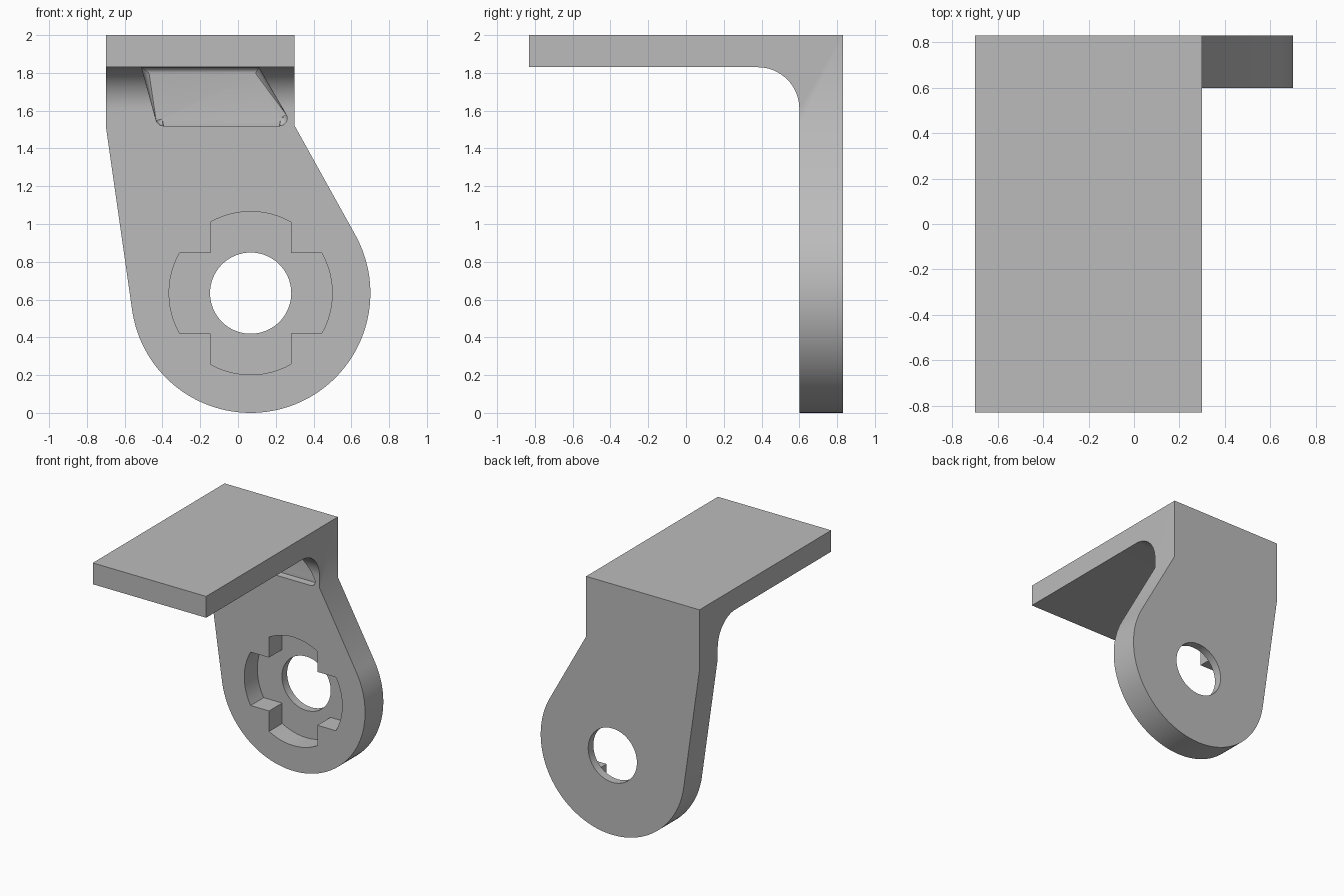
import bpy, bmesh
from math import sin, cos, pi, atan2, acos, asin, hypot

old = bpy.data.objects.get("Cube")
if old:
    bpy.data.objects.remove(old, do_unlink=True)

grey = bpy.data.materials.new("plain grey")
grey.use_nodes = True
colour = (0.5, 0.5, 0.5, 1)
grey.diffuse_color = colour
grey.node_tree.nodes["Principled BSDF"].inputs["Base Color"].default_value = colour


def arc(cx, cy, r, a, b, n):
    return [(cx + r * cos(a + (b - a) * i / n), cy + r * sin(a + (b - a) * i / n))
            for i in range(n + 1)]


def prism(name, pts, axis, lo, hi, round_far=0):
    """Extrude a profile along x (points are y, z) or y (points are x, z)."""
    bm = bmesh.new()
    place = (lambda p, t: (t, p[0], p[1])) if axis == "x" else (lambda p, t: (p[0], t, p[1]))
    near = [bm.verts.new(place(p, lo)) for p in pts]
    far = [bm.verts.new(place(p, hi)) for p in pts]
    bm.faces.new(near)
    cap = bm.faces.new(far)
    for i in range(len(pts)):
        j = (i + 1) % len(pts)
        bm.faces.new((near[i], near[j], far[j], far[i]))
    if round_far:
        bmesh.ops.bevel(bm, geom=list(cap.edges), offset=round_far, segments=5,
                        profile=0.5, affect="EDGES")
    bmesh.ops.recalc_face_normals(bm, faces=bm.faces)
    mesh = bpy.data.meshes.new(name)
    bm.to_mesh(mesh)
    bm.free()
    mesh.materials.append(grey)
    ob = bpy.data.objects.new(name, mesh)
    bpy.context.collection.objects.link(ob)
    return ob


def combine(target, tool, operation):
    mod = target.modifiers.new(tool.name, "BOOLEAN")
    mod.object, mod.operation, mod.solver = tool, operation, "EXACT"
    bpy.context.view_layer.objects.active = target
    bpy.ops.object.modifier_apply(modifier=mod.name)
    bpy.data.objects.remove(tool, do_unlink=True)


# L-shaped side profile with a rounded inner corner
cx, cz, R = 0.067, 0.634, 0.634
side = [(-0.83, 2), (-0.83, 1.83)] + arc(0.38, 1.61, 0.22, pi / 2, 0, 16)
side += [(0.6, -0.2), (0.83, -0.2), (0.83, 2)]
bracket = prism("angle_bracket", side, "x", -1, 1)

# Front outline: square top tapering tangentially into a round eye
def tangent(x, z, turn):
    dx, dz = x - cx, z - cz
    return atan2(dz, dx) + turn * acos(R / hypot(dx, dz))

shoulder = 1.52
start = tangent(-0.7, shoulder, 1)
end = tangent(0.3, shoulder, -1) + 2 * pi
outline = [(-0.7, 2.2), (-0.7, shoulder)] + arc(cx, cz, R, start, end, 72)
outline += [(0.3, shoulder), (0.3, 2.2)]
combine(bracket, prism("outline", outline, "y", -1, 1), "INTERSECT")

# Cross-shaped recess with curved ends
w, r = 0.213, 0.432
half = asin(w / r)
cross = []
for k in range(4):
    a = k * pi / 2
    cross += arc(cx, cz, r, a - half, a + half, 12)
    cross.append((cx + w * 2 ** 0.5 * cos(a + pi / 4), cz + w * 2 ** 0.5 * sin(a + pi / 4)))
combine(bracket, prism("recess", cross, "y", 0.5, 0.765), "DIFFERENCE")

# Round through hole
combine(bracket, prism("hole", arc(cx, cz, 0.215, 0, 2 * pi, 64)[:-1], "y", 0.5, 1),
        "DIFFERENCE")

# Slanted pocket cut through the rounded inner corner
pocket = [(0.11, 1.828), (-0.51, 1.828)]
pocket += arc(-0.395, 1.56, 0.04, pi * 1.09, pi * 1.5, 6)
pocket += arc(0.22, 1.56, 0.04, pi * 1.5, pi * 2.16, 8)
combine(bracket, prism("pocket", pocket, "y", 0.3, 0.66, 0.03), "DIFFERENCE")

# Smooth rounds, sharp edges
bpy.ops.object.select_all(action="DESELECT")
bracket.select_set(True)
bpy.context.view_layer.objects.active = bracket
bpy.ops.object.shade_smooth_by_angle(angle=pi / 6)
